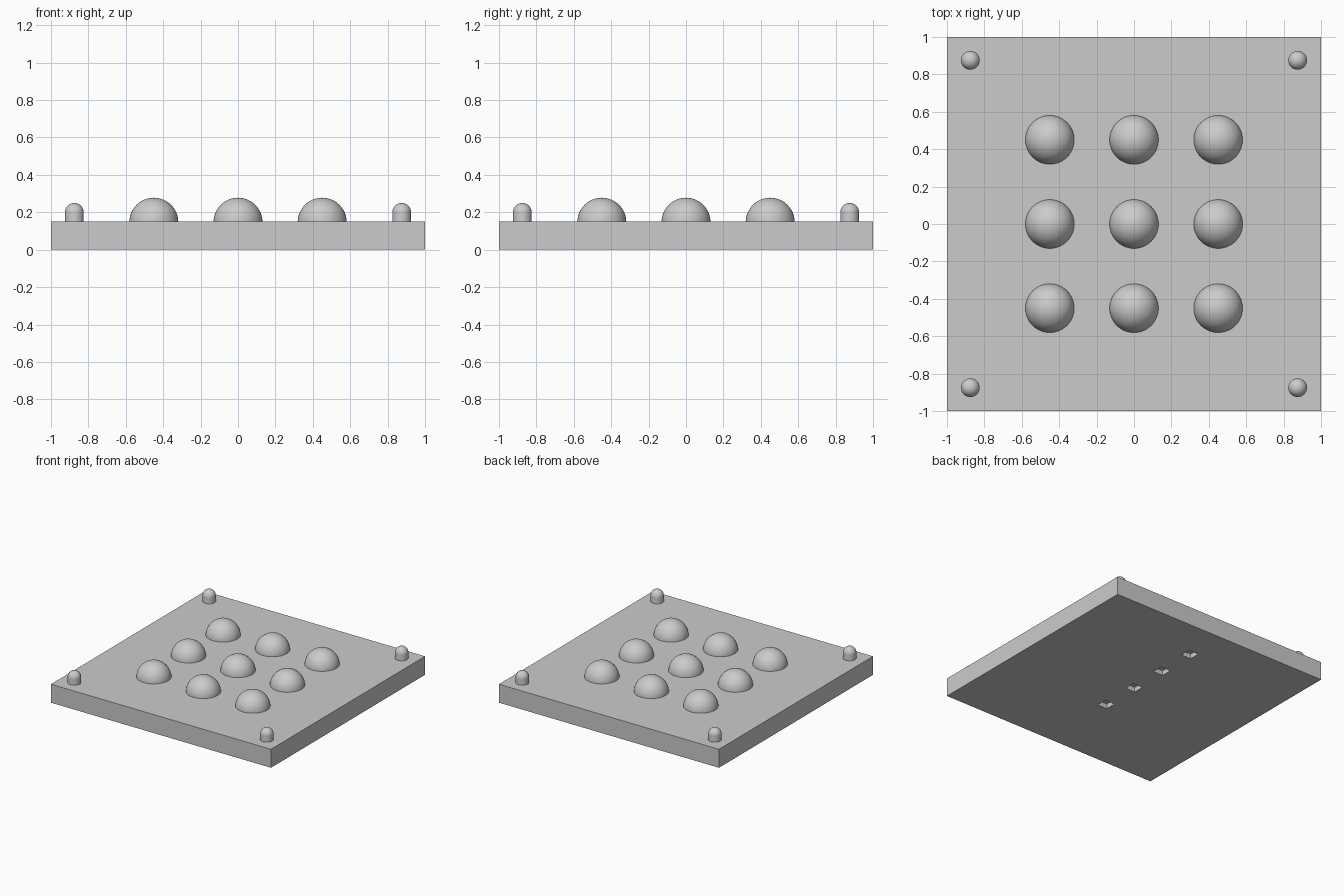
import bpy

cube = bpy.data.objects.get("Cube")
if cube:
    bpy.data.objects.remove(cube, do_unlink=True)

SLAB = 0.152

grey = bpy.data.materials.new("plain grey")
grey.use_nodes = True
colour = (0.6, 0.6, 0.6, 1)
grey.diffuse_color = colour
grey.node_tree.nodes["Principled BSDF"].inputs["Base Color"].default_value = colour


def box(name, centre, size):
    bpy.ops.mesh.primitive_cube_add(size=1, location=centre)
    ob = bpy.context.object
    ob.name = name
    ob.scale = size
    bpy.ops.object.transform_apply(location=False, rotation=False, scale=True)
    ob.data.materials.append(grey)
    return ob


def turned(name, x, y, profile, segments):
    """Solid of revolution from (radius, height) points; the last point is the tip."""
    import math
    rings = profile[:-1]
    verts = [(r * math.cos(math.tau * i / segments), r * math.sin(math.tau * i / segments), z)
             for r, z in rings for i in range(segments)]
    verts.append((0, 0, profile[-1][1]))
    tip = len(verts) - 1
    faces = [tuple(reversed(range(segments)))]
    for k in range(len(rings)):
        for i in range(segments):
            a, b = k * segments + i, k * segments + (i + 1) % segments
            if k < len(rings) - 1:
                faces.append((a, b, b + segments, a + segments))
            else:
                faces.append((a, b, tip))
    mesh = bpy.data.meshes.new(name)
    mesh.from_pydata(verts, [], faces)
    ob = bpy.data.objects.new(name, mesh)
    ob.location = (x, y, 0)
    bpy.context.collection.objects.link(ob)
    mesh.materials.append(grey)
    bpy.ops.object.select_all(action="DESELECT")
    ob.select_set(True)
    bpy.context.view_layer.objects.active = ob
    bpy.ops.object.shade_smooth_by_angle()
    return ob


def cap(radius, base, steps):
    """Quarter-circle profile rising from the given height."""
    from math import cos, sin, pi
    return [(radius * cos(pi / 2 * i / steps), base + radius * sin(pi / 2 * i / steps))
            for i in range(steps + 1)]


# Base slab with a row of square sockets underneath
slab = box("base_slab", (0, 0, SLAB / 2), (2, 2, SLAB))
for i in range(4):
    cutter = box("socket_cutter", (0, 0.327 * (i - 1), 0), (0.09, 0.09, 0.08))
    cut = slab.modifiers.new("socket", "BOOLEAN")
    cut.operation = "DIFFERENCE"
    cut.solver = "EXACT"
    cut.object = cutter
    cutter.hide_render = True
    cutter.hide_set(True)

# Three by three grid of domes
for x in (-0.45, 0, 0.45):
    for y in (-0.45, 0, 0.45):
        turned("dome", x, y, [(0.131, 0.13)] + cap(0.131, 0.147, 12), 48)

# Round-topped corner pegs
for x in (-0.875, 0.875):
    for y in (-0.875, 0.875):
        turned("corner_peg", x, y, [(0.05, 0.13)] + cap(0.05, 0.2, 8), 32)
